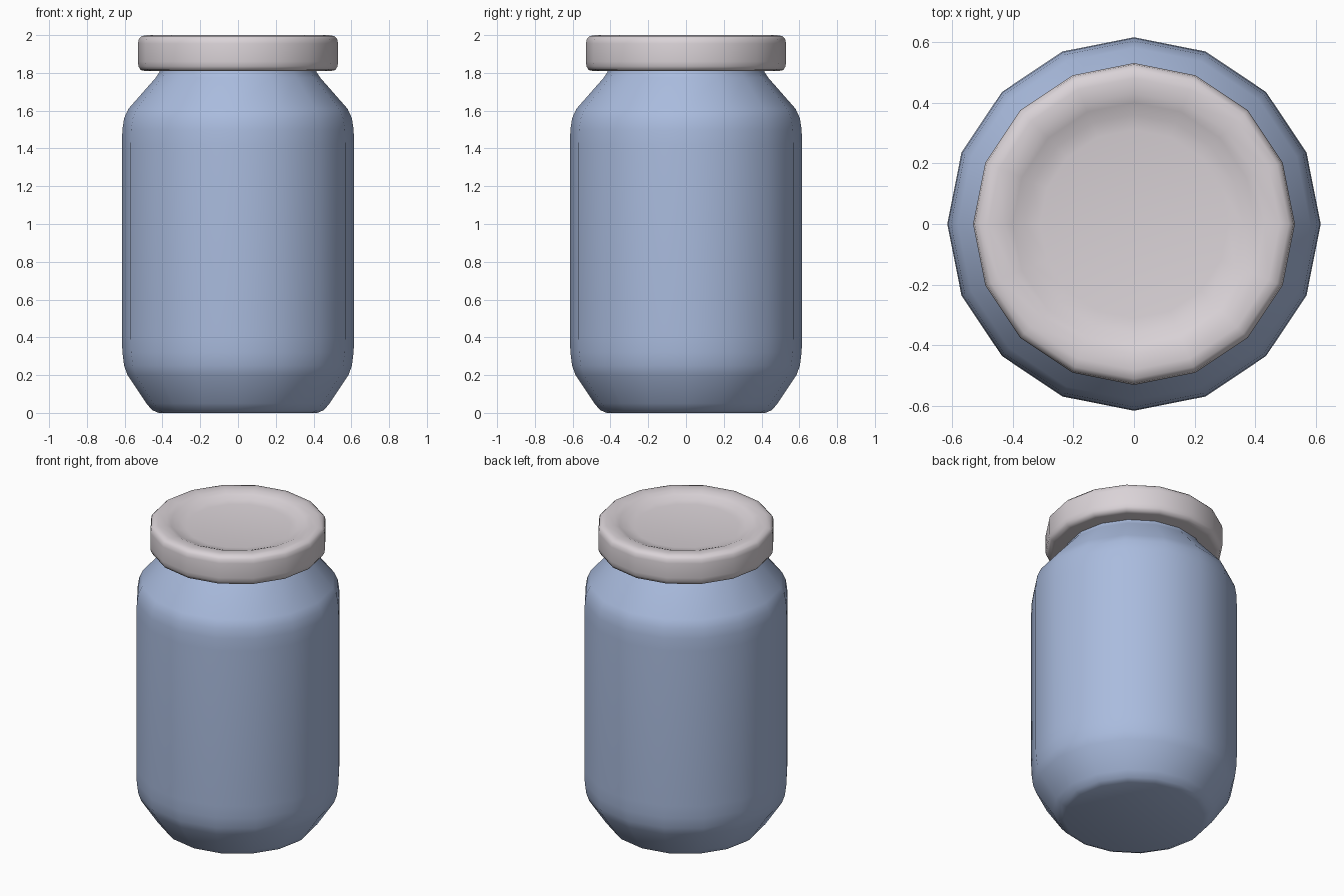
import bpy, bmesh
from math import cos, sin, tau, radians

if "Cube" in bpy.data.objects:
    bpy.data.objects.remove(bpy.data.objects["Cube"])

SIDES = 16


def material(name, color):
    m = bpy.data.materials.new(name)
    m.diffuse_color = (*color, 1)
    m.use_nodes = True
    m.node_tree.nodes["Principled BSDF"].inputs["Base Color"].default_value = m.diffuse_color
    return m


def lathe(name, profile, mat, angle):
    """Revolve (radius, z) points around z; radius 0 closes with a pole."""
    bm = bmesh.new()
    rings = []
    for r, z in profile:
        if r == 0:
            rings.append([bm.verts.new((0, 0, z))] * SIDES)
        else:
            rings.append([bm.verts.new((r * cos(tau * i / SIDES), r * sin(tau * i / SIDES), z))
                          for i in range(SIDES)])
    for a, b in zip(rings, rings[1:]):
        for i in range(SIDES):
            j = (i + 1) % SIDES
            bm.faces.new(list(dict.fromkeys((a[i], a[j], b[j], b[i]))))
    bmesh.ops.recalc_face_normals(bm, faces=bm.faces)
    me = bpy.data.meshes.new(name)
    bm.to_mesh(me)
    bm.free()
    me.materials.append(mat)
    ob = bpy.data.objects.new(name, me)
    bpy.context.collection.objects.link(ob)
    bpy.ops.object.select_all(action='DESELECT')
    bpy.context.view_layer.objects.active = ob
    ob.select_set(True)
    bpy.ops.object.shade_smooth_by_angle(angle=radians(angle))
    return ob


# Jar body: flat base, rounded heel, straight wall, sloped shoulder, neck under the lid
body = [(0, 0.005), (0.42, 0.0), (0.455, 0.015), (0.485, 0.05), (0.585, 0.20), (0.603, 0.25),
        (0.612, 0.32), (0.615, 0.40), (0.615, 1.42), (0.612, 1.50), (0.603, 1.56),
        (0.58, 1.61), (0.435, 1.775), (0.415, 1.805), (0.41, 1.84), (0.41, 1.93), (0, 1.93)]
lathe("jar_body", body, material("jar_blue", (0.40, 0.50, 0.73)), 50)

# Screw lid: rounded rim and a shallow dished top
lid = [(0, 1.81), (0.49, 1.81), (0.515, 1.815), (0.527, 1.835), (0.53, 1.86), (0.53, 1.955),
       (0.525, 1.98), (0.51, 1.995), (0.48, 2.0), (0.43, 1.997), (0.40, 1.985), (0.36, 1.968),
       (0.31, 1.96), (0, 1.96)]
lathe("lid", lid, material("lid_pale", (0.70, 0.65, 0.68)), 60)
